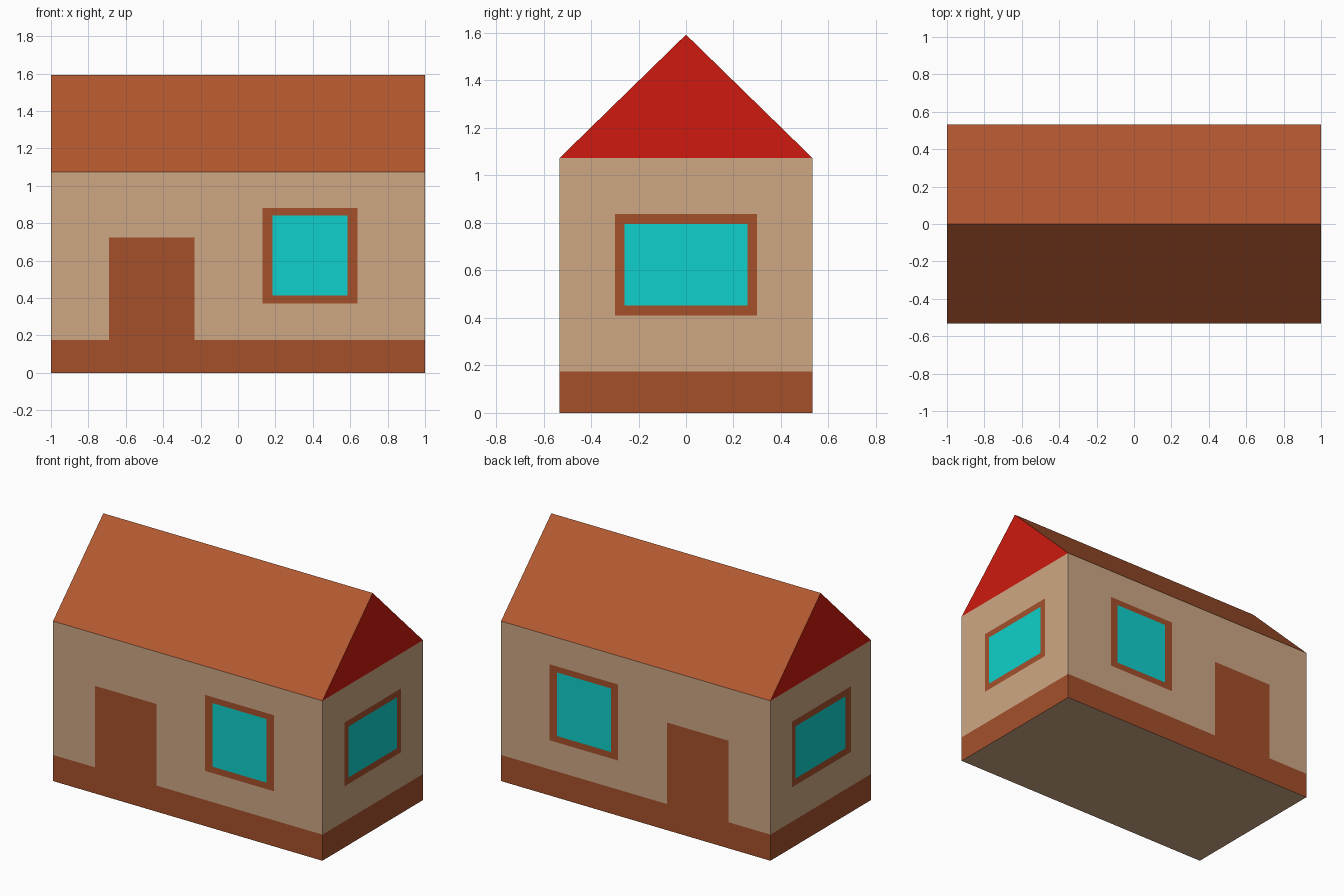
import bpy, bmesh
from mathutils import Vector

if "Cube" in bpy.data.objects:
    bpy.data.objects.remove(bpy.data.objects["Cube"])

L, W, EAVE, RIDGE = 1.0, 0.533, 1.073, 1.593


def material(name, rgb):
    lin = [(c / 255 / 12.92) if c < 11 else ((c / 255 + 0.055) / 1.055) ** 2.4 for c in rgb]
    m = bpy.data.materials.new(name)
    m.diffuse_color = (*lin, 1)
    m.use_nodes = True
    m.node_tree.nodes["Principled BSDF"].inputs["Base Color"].default_value = m.diffuse_color
    return m


MATS = {
    "plaster": material("plaster", (206, 167, 132)),
    "trim": material("trim", (165, 80, 43)),
    "glass": material("glass", (14, 208, 204)),
    "gable": material("gable", (206, 26, 14)),
    "roof": material("roof", (178, 88, 48)),
}
INDEX = {name: i for i, name in enumerate(MATS)}


def add_object(name, bm):
    mesh = bpy.data.meshes.new(name)
    bm.to_mesh(mesh)
    bm.free()
    for m in MATS.values():
        mesh.materials.append(m)
    obj = bpy.data.objects.new(name, mesh)
    bpy.context.collection.objects.link(obj)


def sweep(profile):
    """Extrude a (y, z) outline along x from -L to L."""
    bm = bmesh.new()
    face = bm.faces.new([bm.verts.new((-L, y, z)) for y, z in profile])
    out = bmesh.ops.extrude_face_region(bm, geom=[face], use_keep_orig=True)
    verts = [v for v in out["geom"] if isinstance(v, bmesh.types.BMVert)]
    bmesh.ops.translate(bm, vec=(2 * L, 0, 0), verts=verts)
    bmesh.ops.recalc_face_normals(bm, faces=bm.faces)
    return bm


def paint_wall(bm, normal, patches):
    """Cut flush patches (material, u0, u1, z0, z1) into the wall facing normal."""
    axis = 0 if abs(normal[1]) else 1

    def wall():
        return [f for f in bm.faces if f.normal.dot(Vector(normal)) > 0.99]

    def cut(co, no):
        geom = set()
        for f in wall():
            geom.update([f, *f.edges, *f.verts])
        bmesh.ops.bisect_plane(bm, geom=list(geom), dist=1e-5, plane_co=co, plane_no=no)
        bm.normal_update()

    u_dir = (1, 0, 0) if axis == 0 else (0, 1, 0)
    for _, u0, u1, z0, z1 in patches:
        for u in (u0, u1):
            cut(Vector(u_dir) * u, u_dir)
        for z in (z0, z1):
            cut((0, 0, z), (0, 0, 1))
    for f in wall():
        c = f.calc_center_median()
        for name, u0, u1, z0, z1 in patches:
            if u0 < c[axis] < u1 and z0 < c.z < z1:
                f.material_index = INDEX[name]


OUTLINE = [(-W, 0), (W, 0), (W, EAVE), (0, RIDGE), (-W, EAVE)]

# Walls, gables and floor, with plinth, doors and windows inlaid
bm = sweep(OUTLINE)
slopes = [f for f in bm.faces if 0.1 < f.normal.z < 0.99]
bmesh.ops.delete(bm, geom=slopes, context="FACES")
long_wall = [
    ("trim", -L, L, 0, 0.175),
    ("trim", -0.69, -0.232, 0, 0.722),
    ("trim", 0.13, 0.64, 0.37, 0.88),
    ("glass", 0.185, 0.585, 0.413, 0.84),
]
for side in (-1, 1):
    paint_wall(bm, (0, side, 0), long_wall)
ends = {
    1: [("trim", -0.30, 0.30, 0.41, 0.838), ("glass", -0.258, 0.258, 0.453, 0.795)],
    -1: [("trim", -0.32, 0.305, 0.405, 0.845), ("glass", -0.265, 0.265, 0.45, 0.80)],
}
for side, window in ends.items():
    paint_wall(bm, (side, 0, 0), [("trim", -W, W, 0, 0.175),
                                  ("gable", -W, W, EAVE, RIDGE)] + window)
add_object("walls", bm)

# Roof: the two slopes of the same outline
bm = sweep(OUTLINE)
rest = [f for f in bm.faces if not 0.1 < f.normal.z < 0.99]
bmesh.ops.delete(bm, geom=rest, context="FACES")
for f in bm.faces:
    f.material_index = INDEX["roof"]
add_object("roof", bm)
